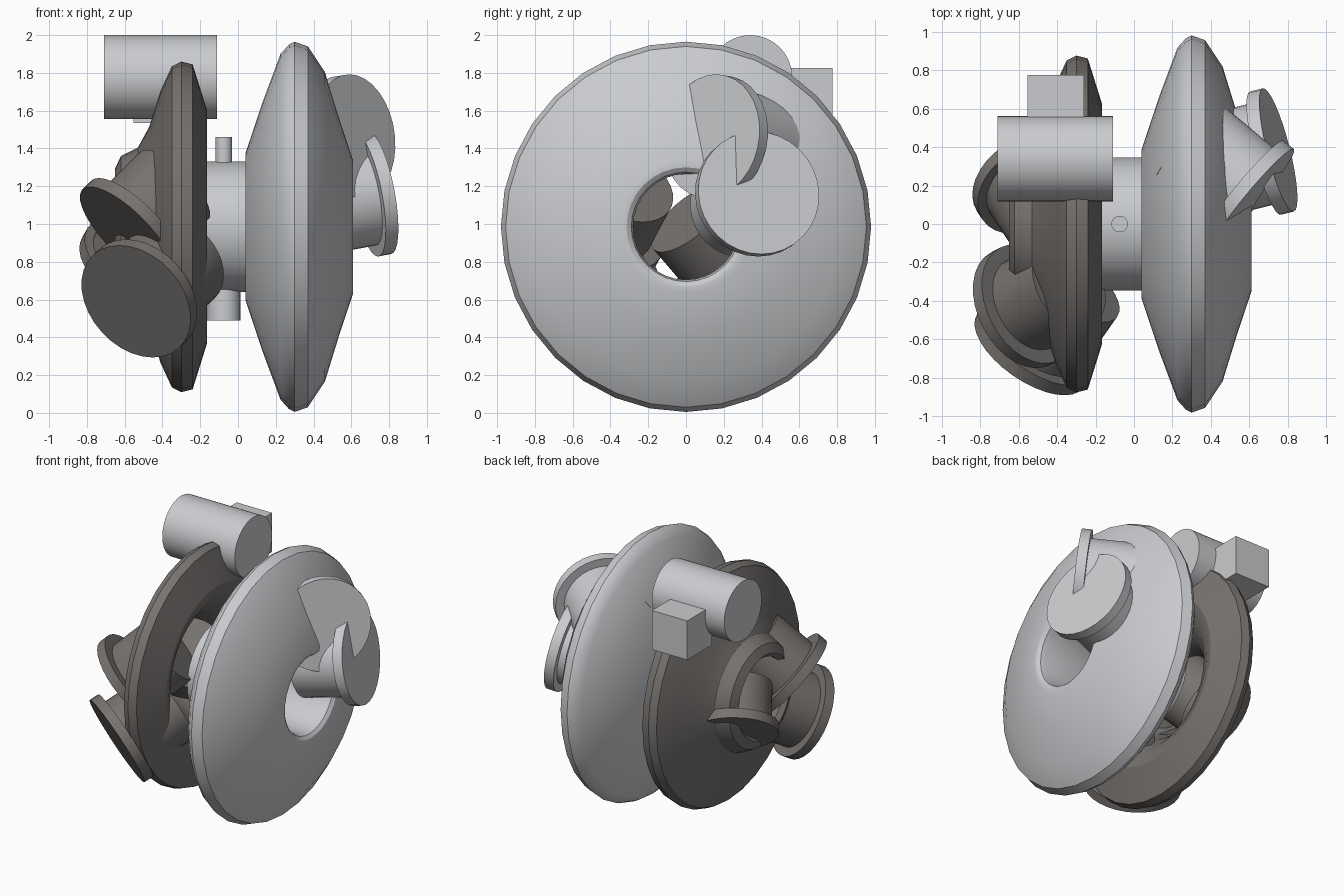
import bpy, bmesh, math
from mathutils import Vector, Matrix

cube = bpy.data.objects.get("Cube")
if cube:
    bpy.data.objects.remove(cube, do_unlink=True)

AXIS_Z = 0.985


def material(name, rgb):
    m = bpy.data.materials.new(name)
    m.use_nodes = True
    m.diffuse_color = (*rgb, 1)
    bsdf = m.node_tree.nodes["Principled BSDF"]
    bsdf.inputs["Base Color"].default_value = (*rgb, 1)
    bsdf.inputs["Roughness"].default_value = 0.6
    return m


alloy = material("light alloy", (0.59, 0.60, 0.62))
iron = material("dark cast iron", (0.185, 0.172, 0.162))


def finish(name, bm, mat, angle=30):
    bmesh.ops.recalc_face_normals(bm, faces=bm.faces[:])
    mesh = bpy.data.meshes.new(name)
    bm.to_mesh(mesh)
    bm.free()
    mesh.materials.append(mat)
    ob = bpy.data.objects.new(name, mesh)
    bpy.context.collection.objects.link(ob)
    bpy.ops.object.select_all(action='DESELECT')
    ob.select_set(True)
    bpy.context.view_layer.objects.active = ob
    bpy.ops.object.shade_smooth_by_angle(angle=math.radians(angle))
    return ob


def lathe(name, profile, mat, steps=32):
    """Turn a closed (x, radius) outline about the shaft axis."""
    bm = bmesh.new()
    rings = []
    for i in range(steps):
        a = 2 * math.pi * i / steps
        rings.append([bm.verts.new((x, r * math.sin(a), AXIS_Z + r * math.cos(a)))
                      for x, r in profile])
    n = len(profile)
    for i in range(steps):
        a, b = rings[i], rings[(i + 1) % steps]
        for j in range(n):
            k = (j + 1) % n
            bm.faces.new((a[j], a[k], b[k], b[j]))
    return finish(name, bm, mat)


def cylinder(name, start, end, radius, mat, sides=32):
    start, end = Vector(start), Vector(end)
    axis = end - start
    place = Matrix.Translation((start + end) / 2) @ axis.to_track_quat('Z', 'Y').to_matrix().to_4x4()
    bm = bmesh.new()
    bmesh.ops.create_cone(bm, cap_ends=True, segments=sides, radius1=radius,
                          radius2=radius, depth=axis.length, matrix=place)
    return finish(name, bm, mat)


def port(name, face, direction, length, mat, radius=0.27, flange=0.33):
    """Straight pipe ending in a wider flange whose outer face is at face."""
    face, d = Vector(face), Vector(direction).normalized()
    cylinder(name + "_pipe", face - d * length, face - d * 0.01, radius, mat)
    cylinder(name + "_flange", face - d * 0.07, face, flange, mat)


# Compressor and turbine housings
lathe("compressor_housing",
      [(.04, .30), (.04, .39), (.13, .66), (.225, .915), (.27, .965), (.30, .98),
       (.37, .955), (.46, .82), (.54, .56), (.61, .35), (.608, .315), (.59, .29),
       (.55, .28), (.10, .28)], alloy)
lathe("turbine_housing",
      [(-.165, .62), (-.24, .86), (-.30, .875), (-.35, .85), (-.41, .72),
       (-.47, .53), (-.53, .42), (-.62, .375), (-.65, .31), (-.62, .28),
       (-.45, .30), (-.33, .36), (-.23, .47), (-.18, .56)], iron)

# Bearing housing between them, with oil connections
lathe("bearing_housing", [(-.18, .345), (.10, .345), (.10, .315), (-.18, .315)], alloy)
cylinder("oil_inlet", (-.075, 0, 1.30), (-.075, 0, 1.46), 0.043, alloy, 16)
cylinder("oil_drain", (-.075, 0, .49), (-.075, 0, .67), 0.088, alloy, 24)

# Compressor ports
port("compressor_inlet", (.75, .385, 1.165), (.95, .24, .18), 0.42, alloy)
port("compressor_outlet", (.62, .135, 1.465), (.77, -.64, .12), 0.45, alloy)

# Turbine ports
port("turbine_inlet", (-.54, -.66, .59), (-.50, -.72, -.46), 0.46, iron, 0.27, 0.335)
port("turbine_outlet", (-.59, -.44, .95), (-.66, -.35, -.66), 0.38, iron, 0.255)
port("wastegate_outlet", (-.565, .23, .78), (-.40, .60, -.70), 0.36, iron, 0.25, 0.30)

# Actuator canister and its bracket block
cylinder("actuator", (-.71, .34, 1.778), (-.11, .34, 1.778), 0.222, alloy)
bm = bmesh.new()
bmesh.ops.create_cube(bm, size=0.293, matrix=Matrix.Translation((-.406, .628, 1.68)))
finish("actuator_bracket", bm, alloy)
